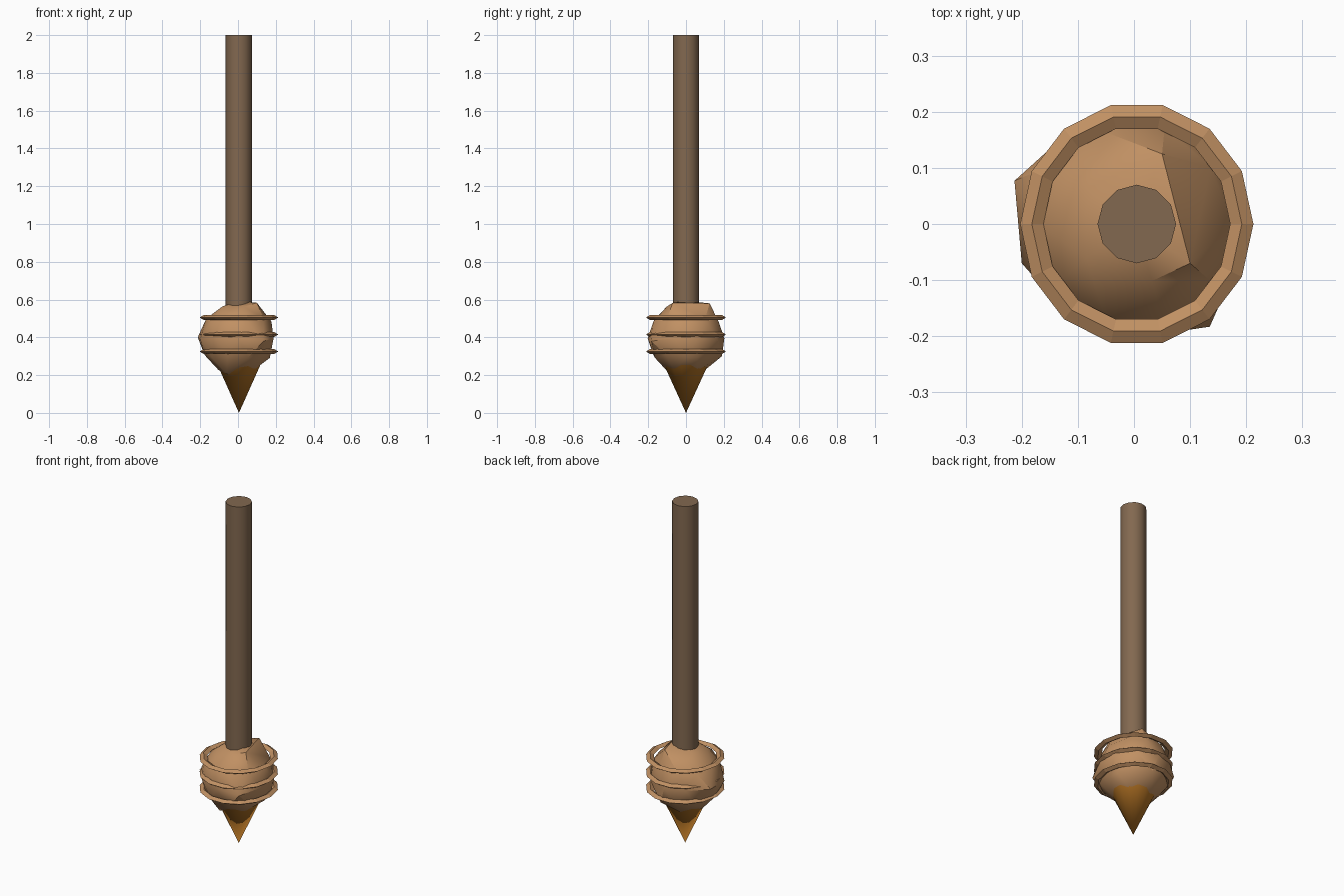
import bpy, math
from mathutils import Vector

if "Cube" in bpy.data.objects:
    bpy.data.objects.remove(bpy.data.objects["Cube"])


def material(name, rgb):
    m = bpy.data.materials.new(name)
    m.diffuse_color = (*rgb, 1)
    m.use_nodes = True
    m.node_tree.nodes["Principled BSDF"].inputs["Base Color"].default_value = m.diffuse_color
    return m


clay = material("tan clay", (0.53, 0.28, 0.125))
wood = material("brown wood", (0.225, 0.14, 0.08))
amber = material("amber", (0.50, 0.19, 0.02))


def finish(name, mat, smooth=True, angle=32):
    ob = bpy.context.object
    ob.name = name
    ob.data.materials.append(mat)
    bpy.ops.object.transform_apply(location=True, rotation=True, scale=True)
    if smooth:
        bpy.ops.object.shade_smooth_by_angle(angle=math.radians(angle))
    return ob


CX = 0.005

# Long wooden shaft
bpy.ops.mesh.primitive_cylinder_add(vertices=12, radius=0.07, depth=1.46,
                                    location=(CX, 0, 1.27))
finish("shaft", wood)

# Pointed tip, its wide end buried in the bulb
bpy.ops.mesh.primitive_cone_add(vertices=14, radius1=0.165, radius2=0, depth=0.36,
                                location=(CX, 0, 0.18), rotation=(math.pi, 0, 0))
finish("tip", amber)

# Lumpy bulb: a faceted ball with a few corners pulled out of round
bpy.ops.mesh.primitive_ico_sphere_add(subdivisions=2, radius=1, location=(0, 0, 0.395))
bpy.context.object.scale = (0.198, 0.203, 0.197)
bulb = finish("bulb", clay)
lumps = [(-0.213, 0.077, 0.40), (-0.20, -0.07, 0.39), (0.135, -0.183, 0.38),
         (0.10, -0.07, 0.583), (0.05, 0.125, 0.58), (0.165, 0.06, 0.295),
         (-0.06, -0.085, 0.205), (0.03, 0.19, 0.30)]
free = set(range(len(bulb.data.vertices)))
for lump in lumps:
    p = Vector(lump)
    i = min(free, key=lambda k: (bulb.data.vertices[k].co - p).length)
    bulb.data.vertices[i].co = p
    free.discard(i)
bpy.ops.object.shade_smooth_by_angle(angle=math.radians(32))

# Three thin ridged rings around the bulb
for name, z in (("lower", 0.325), ("middle", 0.415), ("upper", 0.505)):
    bpy.ops.mesh.primitive_torus_add(major_segments=14, minor_segments=4,
                                     major_radius=0.190, minor_radius=0.021,
                                     location=(CX, 0, z))
    bpy.context.object.scale = (0.985, 1.03, 0.6)
    finish(name + "_ring", clay, smooth=False)
